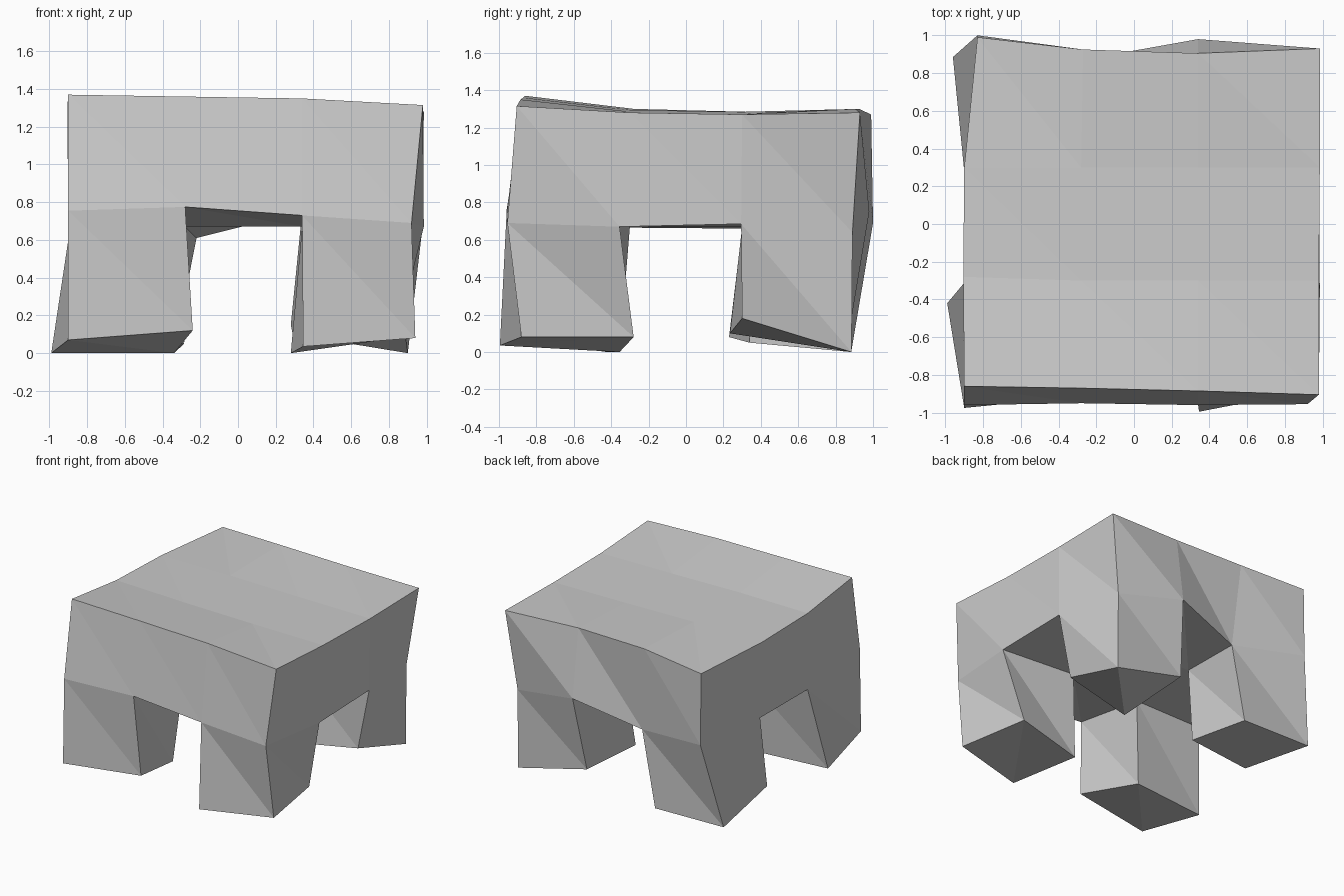
import bpy
import bmesh

cube = bpy.data.objects.get("Cube")
if cube:
    bpy.data.objects.remove(cube, do_unlink=True)

FOOT, UNDERSIDE, TOP = range(3)
across = [-.9, -.28, .34, .98]      # column positions on x
along = [-.9, -.3, .3, .93]         # row positions on y
top_rows = [1.35, 1.29, 1.28, 1.3]  # seat height, dished along y

# Regular lattice: seat top, seat underside and feet
points = {}
for i, x in enumerate(across):
    for j, y in enumerate(along):
        points[TOP, i, j] = (x, y, top_rows[j] - .015 * x)
        points[UNDERSIDE, i, j] = (x, y, .67)
        points[FOOT, i, j] = (x, y, .05)


def place(level, cells, positions):
    """Move lattice points to their uneven, hand-cut positions."""
    for (i, j), position in zip(cells, positions):
        points[level, i, j] = position


def cell_ring(i, j):
    """Corners of one lattice cell, counter-clockwise from the front left."""
    return [(i, j), (i + 1, j), (i + 1, j + 1), (i, j + 1)]


# Outer rim of the lattice, counter-clockwise from above
rim = ([(i, 0) for i in range(3)] + [(3, j) for j in range(3)]
       + [(i, 3) for i in (3, 2, 1)] + [(0, j) for j in (3, 2, 1)])

# Seat top rim
place(TOP, rim, [
    (-.9, -.86, 1.37), (-.28, -.87, 1.36), (.34, -.885, 1.35),
    (.98, -.905, 1.315), (.98, -.3, 1.28), (.985, .3, 1.27),
    (.985, .93, 1.28), (.34, .905, 1.3), (-.27, .925, 1.3),
    (-.83, .99, 1.27), (-.9, .3, 1.285), (-.905, -.28, 1.3)])

# Seat underside rim
place(UNDERSIDE, rim, [
    (-.9, -.96, .755), (-.28, -.95, .775), (.34, -.96, .73),
    (.92, -.955, .69), (.985, -.355, .67), (.98, .295, .685),
    (.9, .89, .64), (.34, .98, .75), (-.22, .88, .61),
    (-.83, 1, .69), (-.88, .3, .66), (-.89, -.3, .665)])

# Feet of the four splayed legs
legs = {
    (0, 0): [(-.9, -.975, .07), (-.24, -.91, .12),
             (-.34, -.355, 0), (-.99, -.42, 0)],
    (2, 0): [(.345, -.995, .035), (.94, -.88, .08),
             (.84, -.28, .08), (.28, -.355, 0)],
    (2, 2): [(.29, .235, .1), (.875, .3, .18),
             (.9, .885, 0), (.28, .88, .15)],
    (0, 2): [(-.895, .23, .08), (-.285, .34, .05),
             (-.34, .885, 0), (-.96, .885, .01)],
}
for cell, feet in legs.items():
    place(FOOT, cell_ring(*cell), feet)

bm = bmesh.new()
verts = {key: bm.verts.new(position) for key, position in points.items()}


def split_quad(a, b, c, d):
    """Two flat triangles sharing the a-c diagonal."""
    bm.faces.new([verts[k] for k in (a, d, c)])
    bm.faces.new([verts[k] for k in (a, c, b)])


def wall(ring, upper, lower):
    """Faceted wall running round a ring between two levels."""
    for p, q in zip(ring, ring[1:] + ring[:1]):
        split_quad((upper, *p), (upper, *q), (lower, *q), (lower, *p))


# Seat sides, top and underside
wall(rim, TOP, UNDERSIDE)
for i in range(3):
    for j in range(3):
        ring = cell_ring(i, j)
        fl, fr, br, bl = [(TOP, *c) for c in ring]
        split_quad(bl, br, fr, fl)
        base = FOOT if (i, j) in legs else UNDERSIDE
        fl, fr, br, bl = [(base, *c) for c in ring]
        split_quad(fl, fr, br, bl)
        # Leg walls
        if base == FOOT:
            wall(ring, UNDERSIDE, FOOT)

loose = [v for v in bm.verts if not v.link_faces]
bmesh.ops.delete(bm, geom=loose, context="VERTS")
bmesh.ops.recalc_face_normals(bm, faces=bm.faces[:])

mesh = bpy.data.meshes.new("stool")
bm.to_mesh(mesh)
bm.free()
stool = bpy.data.objects.new("stool", mesh)
bpy.context.collection.objects.link(stool)

# Plain grey
grey = bpy.data.materials.new("plain grey")
grey.use_nodes = True
colour = (.6, .6, .6, 1)
grey.diffuse_color = colour
grey.node_tree.nodes["Principled BSDF"].inputs["Base Color"].default_value = colour
mesh.materials.append(grey)
